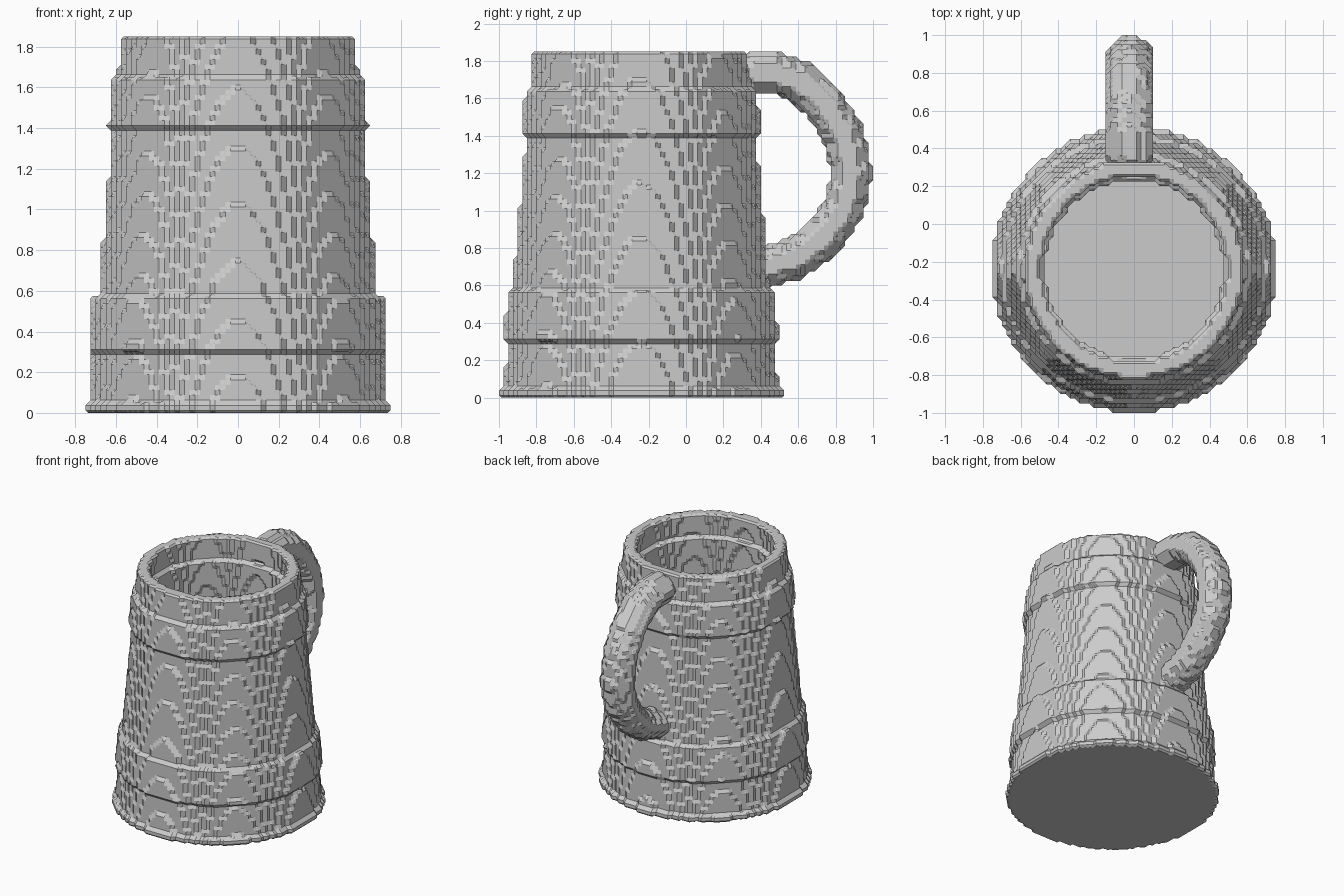
import bpy
import bmesh
from mathutils import Vector
from mathutils.geometry import intersect_point_line

STEP = 0.025          # voxel size
CENTRE_Y = -0.24      # axis of the cup
HEIGHT = 1.85
FLOOR = 0.1

cube = bpy.data.objects.get("Cube")
if cube:
    bpy.data.objects.remove(cube, do_unlink=True)

grey = bpy.data.materials.new("plain_grey")
grey.use_nodes = True
grey.diffuse_color = (0.6, 0.6, 0.6, 1)
for node in grey.node_tree.nodes:
    if node.type == "BSDF_PRINCIPLED":
        node.inputs["Base Color"].default_value = grey.diffuse_color


def outer_radius(z):
    """Tapered wall with a foot flange and two raised bands."""
    if z < 0.05:
        return 0.757
    taper = 0.738 - 0.088 * z
    in_band = 0.3 < z < 0.575 or 1.4 < z < 1.65
    return taper + (0.025 if in_band else 0)


def inner_radius(z):
    """Hollow that widens downwards, with a small ledge below the rim."""
    if z < FLOOR:
        return 0
    ledge = 0.035 if z < 1.675 else 0
    return 0.49 + 0.088 * (HEIGHT - z) - ledge


def body_cells():
    cells = set()
    for k in range(round(HEIGHT / STEP)):
        z = (k + 0.5) * STEP
        inner, outer = inner_radius(z), outer_radius(z)
        for i in range(-32, 32):
            for j in range(-42, 24):
                x, y = (i + 0.5) * STEP, (j + 0.5) * STEP
                if inner <= Vector((x, y - CENTRE_Y)).length < outer:
                    cells.add((i, j, k))
    return cells


def handle_cells():
    """Oval section swept along a bowed path in the yz plane."""
    path = [Vector((0, y, z)) for y, z in (
        (0.37, 1.735), (0.47, 1.735), (0.6, 1.695), (0.735, 1.58), (0.845, 1.4),
        (0.885, 1.2), (0.845, 1.01), (0.725, 0.845), (0.585, 0.745), (0.40, 0.69))]

    def distance(p):
        best = 9
        for a, b in zip(path, path[1:]):
            t = min(1, max(0, intersect_point_line(p, a, b)[1]))
            best = min(best, (p - a.lerp(b, t)).length)
        return best

    cells = set()
    for j in range(8, 42):
        for k in range(20, 74):
            d = distance(Vector((0, (j + 0.5) * STEP, (k + 0.5) * STEP)))
            for i in range(-8, 8):
                x = (i + 0.5) * STEP + 0.02
                if (d / 0.112) ** 2 + (x / 0.125) ** 2 < 1:
                    cells.add((i, j, k))
    return cells


def block_mesh(cells):
    """Exposed cell sides as quads, plus the owning cell of each quad."""
    bm = bmesh.new()
    corners, owner = {}, []

    def corner(key):
        if key not in corners:
            corners[key] = bm.verts.new(Vector(key) * STEP)
        return corners[key]

    for cell in sorted(cells):
        for axis in range(3):
            u, v = (axis + 1) % 3, (axis + 2) % 3
            for side in (0, 1):
                beside = list(cell)
                beside[axis] += 2 * side - 1
                if tuple(beside) in cells:
                    continue
                quad = []
                for du, dv in ((0, 0), (1, 0), (1, 1), (0, 1)):
                    key = list(cell)
                    key[axis] += side
                    key[u] += du
                    key[v] += dv
                    quad.append(corner(tuple(key)))
                bm.faces.new(quad if side else quad[::-1])
                owner.append(cell)
    bm.faces.index_update()
    return bm, owner


def chamfered_object(name, cells):
    """Dual of the block mesh: stepped surface with slanted corners."""
    bm, owner = block_mesh(cells)
    centres = [f.calc_center_median() for f in bm.faces]
    polygons = []

    def next_loop(loop):
        edge, face = loop.link_loop_prev.edge, loop.face
        others = [f for f in edge.link_faces if f is not face]
        if len(others) > 1:
            others = [f for f in others if owner[f.index] == owner[face.index]]
        return next(l for l in others[0].loops if l.vert is loop.vert)

    for vert in bm.verts:
        waiting = set(vert.link_loops)
        while waiting:
            loop = next(iter(waiting))
            ring = []
            while loop in waiting:
                waiting.remove(loop)
                ring.append(loop.face.index)
                loop = next_loop(loop)
            if len(ring) > 2:
                polygons.append(ring)
    bm.free()

    mesh = bpy.data.meshes.new(name)
    mesh.from_pydata(centres, [], polygons)
    mesh.validate()
    mesh.materials.append(grey)
    obj = bpy.data.objects.new(name, mesh)
    bpy.context.collection.objects.link(obj)
    return obj


# Cup with hollow, flange and bands
chamfered_object("tankard_body", body_cells())
# Bowed handle at the back
chamfered_object("handle", handle_cells())
